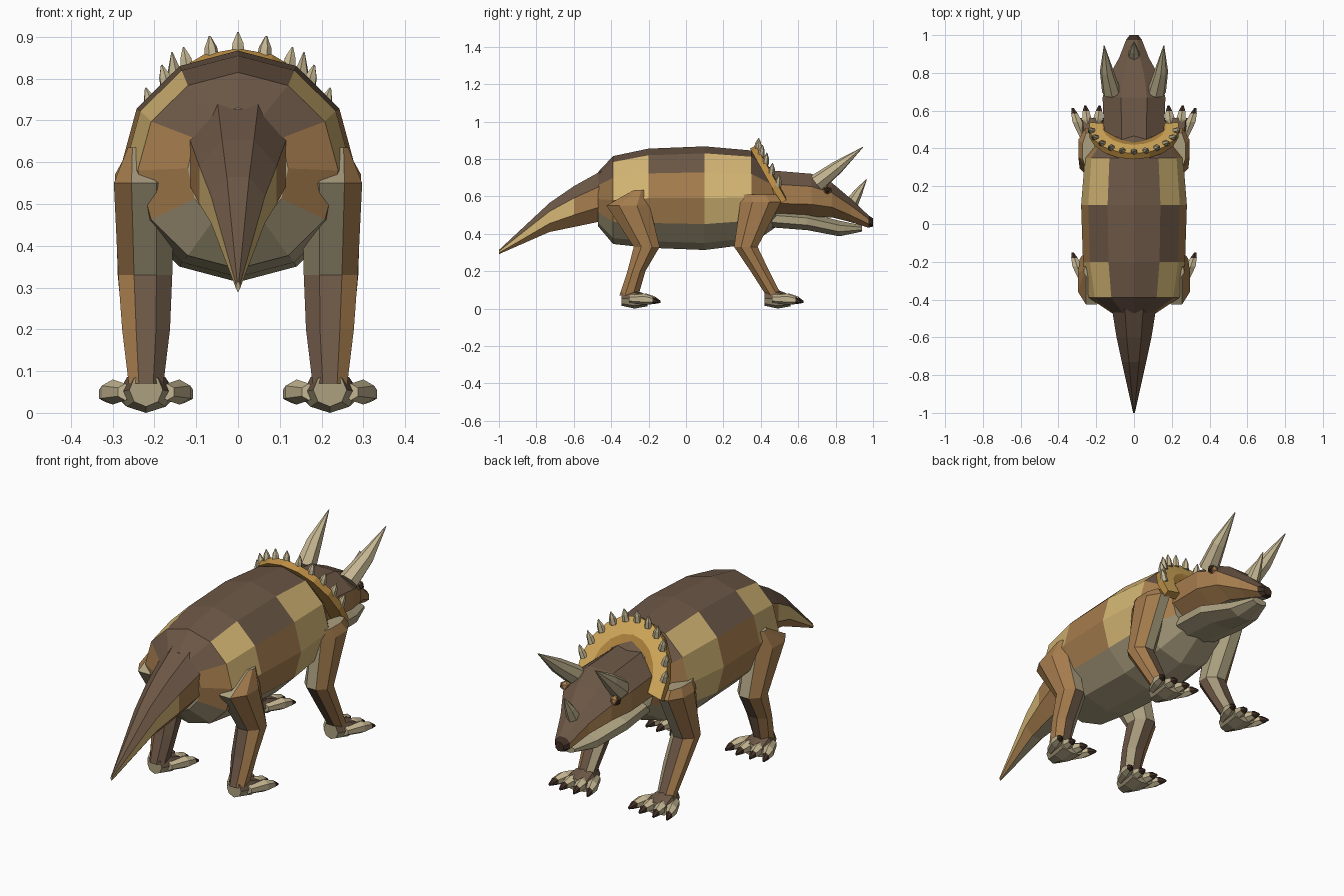
import bpy, bmesh
from math import sin, cos, pi, radians
from mathutils import Vector as V

if "Cube" in bpy.data.objects:
    bpy.data.objects.remove(bpy.data.objects["Cube"])


# Materials
def linear(c):
    c /= 255
    return c / 12.92 if c < 0.04 else ((c + 0.055) / 1.055) ** 2.4


PALETTE = {
    "dark_brown": (108, 87, 70), "brown": (166, 125, 78), "tan": (212, 182, 116),
    "belly_beige": (172, 160, 128), "horn_cream": (196, 182, 146),
    "gold": (214, 172, 92), "ochre": (186, 140, 66), "eye_dark": (62, 46, 36),
}
NAMES = list(PALETTE)
MATS = []
for key, rgb in PALETTE.items():
    m = bpy.data.materials.new(key)
    m.use_nodes = True
    col = [linear(c) for c in rgb] + [1]
    m.diffuse_color = col
    m.node_tree.nodes["Principled BSDF"].inputs["Base Color"].default_value = col
    MATS.append(m)


def finish(name, bm):
    bmesh.ops.recalc_face_normals(bm, faces=bm.faces)
    mesh = bpy.data.meshes.new(name)
    bm.to_mesh(mesh)
    bm.free()
    for m in MATS:
        mesh.materials.append(m)
    ob = bpy.data.objects.new(name, mesh)
    bpy.context.collection.objects.link(ob)
    return ob


def loft(name, rings, n, phase, colour):
    """Skin rings of (centre, u, v); colour(segment, angle from v) gives a name."""
    bm = bmesh.new()
    loops = []
    for c, u, v in rings:
        angles = [2 * pi * (j + phase) / n for j in range(n)]
        loops.append([bm.verts.new(c + u * sin(a) + v * cos(a)) for a in angles])
    for i in range(len(loops) - 1):
        for j in range(n):
            k = (j + 1) % n
            f = bm.faces.new((loops[i][j], loops[i][k], loops[i + 1][k], loops[i + 1][j]))
            t = (360 * (j + phase + 0.5) / n + 180) % 360 - 180
            f.material_index = NAMES.index(colour(i, t))
    for loop, i in ((loops[0], 0), (loops[-1], len(loops) - 2)):
        bm.faces.new(loop).material_index = NAMES.index(colour(i, 180))
    return finish(name, bm)


def along_y(rows, x=0):
    return [(V((x, y, z)), V((rx, 0, 0)), V((0, 0, rz))) for y, z, rx, rz in rows]


def spike(name, points, radii, colour, n=6):
    d = (points[-1] - points[0]).normalized()
    q = d.to_track_quat('Z', 'Y')
    rings = [(p, q @ V((r, 0, 0)), q @ V((0, r, 0))) for p, r in zip(points, radii)]
    return loft(name, rings, n, 0, lambda i, t: colour)


# Trunk with a patchwork hide
def hide(i, t):
    t, patch = abs(t), i in (1, 3)
    if t < 30:
        return "dark_brown"
    if t < 60:
        return "tan" if patch else "dark_brown"
    if t < 90:
        return "tan" if patch else "brown"
    if t < 120:
        return "tan" if i == 3 else "brown"
    return "belly_beige"


loft("trunk", along_y([
    (-.47, .585, .12, .145), (-.39, .58, .24, .235), (-.2, .59, .27, .265),
    (.1, .59, .28, .277), (.35, .595, .26, .25), (.48, .58, .16, .145)]), 12, 0, hide)


# Tail
def tail_colour(i, t):
    t = abs(t)
    if t < 60:
        return "dark_brown"
    if t < 100:
        return "tan" if i > 0 else "brown"
    return "brown" if t < 150 else "belly_beige"


loft("tail", along_y([
    (-.43, .61, .13, .15), (-.6, .545, .1, .118), (-.73, .487, .07, .084),
    (-1, .302, .005, .012)]), 8, .5, tail_colour)


# Head, jaw and nose
def head_colour(i, t):
    if i == 4:
        return "eye_dark"
    t = abs(t)
    return "dark_brown" if t < 60 else "brown" if t < 150 else "belly_beige"


loft("head", along_y([
    (.44, .615, .17, .135), (.67, .605, .18, .125), (.78, .58, .145, .1),
    (.88, .525, .085, .068), (.975, .466, .045, .036), (1, .46, .025, .024)]),
    8, .5, head_colour)
loft("jaw", along_y([
    (.46, .48, .13, .05), (.65, .465, .14, .05), (.82, .428, .09, .045),
    (.94, .428, .045, .018)]), 8, .5, lambda i, t: "belly_beige")
spike("nose_horn", [V((0, .885, .56)), V((0, .92, .62)), V((0, .965, .69))],
      (.035, .024, .002), "horn_cream")

# Neck frill: a tilted fan with a dished face
CENTRE, ACROSS, UP = V((0, .5, .615)), V((.24, 0, 0)), V((0, -.14, .25))
FACING = V((0, .87, .49))


def frill_point(angle, scale, out):
    return CENTRE + (ACROSS * sin(angle) + UP * cos(angle)) * scale + FACING * out


bm = bmesh.new()
steps = [radians(a) for a in range(-100, 101, 20)]
layers = ((.3, -.02), (1, -.02), (1, .015), (.7, .02), (.25, .0))
grid = [[bm.verts.new(frill_point(a, s, o)) for a in steps] for s, o in layers]
for i, shade in enumerate(("ochre", "ochre", "gold", "ochre")):
    for j in range(len(steps) - 1):
        f = bm.faces.new((grid[i][j], grid[i][j + 1], grid[i + 1][j + 1], grid[i + 1][j]))
        f.material_index = NAMES.index(shade)
for j in (0, -1):
    bm.faces.new([row[j] for row in grid]).material_index = NAMES.index("ochre")
finish("neck_frill", bm)
for k in range(-5, 6):
    a = radians(k * 16)
    base = frill_point(a, .95, .018)
    lean = V((.018 * sin(a), .006, .05))
    spike("frill_spike", [base - lean * .2, base + lean * .45, base + lean],
          (.019, .015, .002), "horn_cream")


# Legs: angle 0 faces forward, 90 faces outward
def leg_colour(i, t):
    if 30 < t < 150:
        return "brown"
    if i < 2:
        return "belly_beige" if i == 1 or abs(t) > 150 else "brown"
    return "belly_beige" if -60 < t < -30 else "dark_brown"


HIND = [(.635, -.25, .03, .245, .02), (.55, -.31, .125, .225, .078),
        (.33, -.21, .075, .222, .07), (.2, -.265, .052, .22, .062),
        (.07, -.305, .055, .22, .045)]
FORE = [(.61, .385, .105, .24, .035), (.57, .4, .118, .23, .07),
        (.33, .32, .068, .225, .068), (.2, .395, .054, .22, .06),
        (.07, .47, .045, .22, .045)]

for side, s in (("left", 1), ("right", -1)):
    for which, rows, heel in (("hind", HIND, -.345), ("front", FORE, .42)):
        label = side + "_" + which
        rings = [(V((s * x, y, z)), V((s * rx, 0, 0)), V((0, ry, 0)))
                 for z, y, ry, x, rx in rows]
        loft(label + "_leg", rings, 8, .5, leg_colour)
        loft(label + "_foot", along_y([
            (heel, .055, .04, .04), (heel + .07, .05, .065, .05),
            (heel + .14, .042, .075, .03)], s * .22), 8, 0,
            lambda i, t: "dark_brown" if abs(t) < 100 else "belly_beige")
        # Toes with dark claw tips
        for dx in (-.1, -.036, .036, .1):
            rings = []
            for y, z, spread, r in ((.06, .05, .5, .02), (.14, .05, .8, .03),
                                    (.185, .045, .95, .02), (.215, .036, 1.05, .006)):
                c = V((s * .22 + dx * spread, heel + y - abs(dx) * .2, z))
                rings.append((c, V((r, 0, 0)), V((0, 0, r))))
            loft(label + "_toe", rings, 6, 0,
                 lambda i, t: "eye_dark" if i == 2 else "horn_cream")

    # Brow horn
    spike(side + "_brow_horn",
          [V((s * .12, .7, .67)), V((s * .145, .81, .755)), V((s * .158, .945, .862))],
          (.05, .036, .002), "horn_cream", 7)
    # Eye in a brown lid
    for part, x, r, shade in (("lid", .137, .026, "brown"), ("eye", .147, .02, "eye_dark")):
        bm = bmesh.new()
        bmesh.ops.create_icosphere(bm, subdivisions=1, radius=r)
        bmesh.ops.translate(bm, verts=bm.verts, vec=(s * x, .755, .635))
        for f in bm.faces:
            f.material_index = NAMES.index(shade)
        finish(side + "_" + part, bm)
